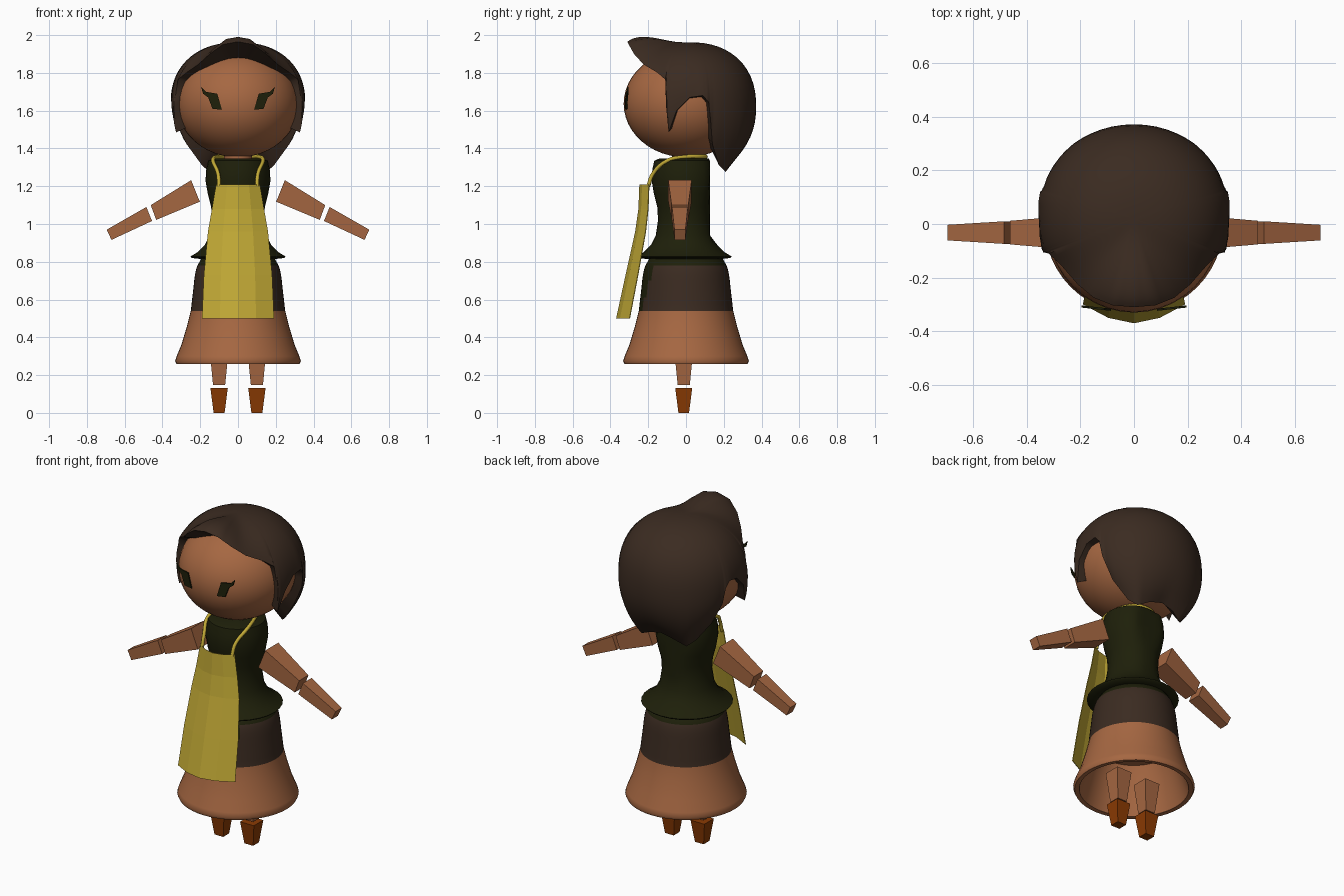
import bpy, bmesh, math
from mathutils import Vector

if "Cube" in bpy.data.objects:
    bpy.data.objects.remove(bpy.data.objects["Cube"])


def colour(name, rgb):
    m = bpy.data.materials.new(name)
    m.diffuse_color = (*rgb, 1)
    m.use_nodes = True
    m.node_tree.nodes["Principled BSDF"].inputs["Base Color"].default_value = m.diffuse_color
    return m


SKIN = colour("warm brown", (0.38, 0.136, 0.054))
BROWN = colour("dark brown", (0.043, 0.024, 0.015))
GREEN = colour("dark green", (0.013, 0.014, 0.003))
YELLOW = colour("mustard", (0.54, 0.40, 0.036))
RUST = colour("rust", (0.26, 0.043, 0.001))


def make(name, verts, faces, mats, smooth=None):
    me = bpy.data.meshes.new(name)
    me.from_pydata([tuple(v) for v in verts], [], faces)
    bm = bmesh.new()
    bm.from_mesh(me)
    bmesh.ops.remove_doubles(bm, verts=bm.verts, dist=1e-5)
    bmesh.ops.recalc_face_normals(bm, faces=bm.faces)
    bm.to_mesh(me)
    bm.free()
    ob = bpy.data.objects.new(name, me)
    bpy.context.collection.objects.link(ob)
    for m in mats:
        me.materials.append(m)
    if smooth:
        bpy.ops.object.select_all(action='DESELECT')
        ob.select_set(True)
        bpy.context.view_layer.objects.active = ob
        bpy.ops.object.shade_smooth_by_angle(angle=math.radians(smooth))
    return ob


def grid_faces(rows, cols, wrap=False):
    return [(r * cols + c, r * cols + (c + 1) % cols,
             (r + 1) * cols + (c + 1) % cols, (r + 1) * cols + c)
            for r in range(rows - 1) for c in range(cols if wrap else cols - 1)]


def lathe(name, profile, mats, n=28, cy=0, back=None, cap=False, smooth=45):
    verts = []
    for r, z in profile:
        for i in range(n):
            a = 2 * math.pi * i / n
            y = cy + r * math.sin(a)
            if back and z > 0.93:
                y = min(y, back)
            verts.append((r * math.cos(a), y, z))
    faces = grid_faces(len(profile), n, True)
    if cap:
        faces += [tuple(range(n)), tuple(range(len(verts) - n, len(verts)))]
    return make(name, verts, faces, mats, smooth)


def limb(name, a, b, cy, da, db, mat):
    """Tapered box between two edges (x0, z0, x1, z1) with half depths da, db."""
    verts = [(x, cy + s * d, z) for e, d in ((a, da), (b, db))
             for x, z, s in ((e[0], e[1], -1), (e[2], e[3], -1),
                             (e[2], e[3], 1), (e[0], e[1], 1))]
    faces = grid_faces(2, 4, True) + [(0, 1, 2, 3), (4, 5, 6, 7)]
    return make(name, verts, faces, [mat])


# Head
bpy.ops.mesh.primitive_uv_sphere_add(segments=40, ring_count=24, radius=1, location=(0, 0, 1.637))
head = bpy.context.object
head.name = "head"
head.scale = (0.324, 0.33, 0.284)
bpy.ops.object.transform_apply(location=False, rotation=False, scale=True)
bpy.ops.object.shade_smooth_by_angle(angle=math.radians(60))
head.data.materials.append(SKIN)

# Hair: columns sweep from the crown to a hand-placed hairline
HAIRLINE = [(0, -.31, 1.965), (.08, -.303, 1.95), (.15, -.275, 1.90), (.21, -.225, 1.845),
            (.275, -.15, 1.80), (.318, -.11, 1.765), (.34, -.105, 1.62), (.328, -.092, 1.485),
            (.35, -.05, 1.60), (.355, .02, 1.67), (.355, .09, 1.68), (.35, .12, 1.645),
            (.335, .13, 1.55), (.27, .14, 1.42), (.19, .175, 1.31), (.15, .21, 1.275),
            (.08, .235, 1.31), (0, .24, 1.33)]
CENTRE = Vector((0, 0.02, 1.63))


def shell_radius(d, radii, p):
    h = math.hypot(d.x / radii[0], d.y / radii[1])
    return (h ** p + abs(d.z / radii[2]) ** p) ** (-1 / p)


half = []
for a, b in zip(HAIRLINE, HAIRLINE[1:]):
    for k in range(3):
        half.append(Vector(a).lerp(Vector(b), k / 3))
half.append(Vector(HAIRLINE[-1]))
hairline = half + [Vector((-v.x, v.y, v.z)) for v in half[-2:0:-1]]
STEPS = 22
HAIR_R, HEAD_R = (.36, .35, .332), (.315, .31, .275)
up = Vector((0, 0, 1))
verts = []
for s in range(STEPS + 2):
    t = min(s / STEPS, 1)
    for e in hairline:
        d = e - CENTRE
        length = d.length
        d.normalize()
        total = up.angle(d)
        side = (d - up * d.z).normalized()
        front = max(0, min(1, (-e.y - 0.1) / 0.2))
        # rounded quiff in front, late tapering locks elsewhere
        u = t ** 1.5
        ease = front * (u * u * (3 - 2 * u)) + (1 - front) * t ** 6
        if s > STEPS:      # lip tucked up against the head
            t = 1 - 0.22 * front
        v = up * math.cos(total * t) + side * math.sin(total * t)
        if s > STEPS:
            r = min(shell_radius(v, HEAD_R, 2), length - 0.01)
            t = 1
        else:
            r = shell_radius(v, HAIR_R, 2.25)
            r += (length - shell_radius(d, HAIR_R, 2.25)) * ease
        verts.append(CENTRE + v * r)
make("hair", verts, grid_faces(STEPS + 2, len(hairline), True), [BROWN], 50)

# Eyes: thin angular plates with a raised outer lash
EYE = [(.195, 1.725), (.17, 1.70), (.11, 1.69), (.085, 1.605), (.135, 1.61), (.158, 1.67), (.185, 1.69)]
for side, label in ((1, "right"), (-1, "left")):
    verts = [(side * x, -0.333 + 0.11 * x + o, z) for o in (0, 0.008) for x, z in EYE]
    n = len(EYE)
    make("eye_" + label, verts,
         grid_faces(2, n, True) + [tuple(range(n)), tuple(range(n, 2 * n))], [GREEN])

# Neck and fitted top with flared peplum
lathe("neck", [(.075, 1.32), (.075, 1.40)], [SKIN], n=16, cap=True)
lathe("bodice", [(.20, .815), (.245, .82), (.252, .828), (.215, .85), (.175, .89), (.15, .94),
                 (.138, 1.02), (.142, 1.09), (.16, 1.16), (.172, 1.23), (.168, 1.29),
                 (.158, 1.335), (.13, 1.347)], [GREEN], cy=-0.01, back=0.127, cap=True)

# Skirt: green waistband and front panel, dark middle, warm hem, hollow below
skirt = lathe("skirt", [(.16, .83), (.195, .815), (.215, .78), (.223, .755), (.228, .73), (.232, .70),
                        (.236, .66), (.242, .61), (.246, .575), (.25, .54),
                        (.27, .46), (.30, .36), (.325, .30), (.333, .275), (.325, .258), (.30, .26),
                        (.278, .33), (.248, .44), (.21, .53)], [SKIN, BROWN, GREEN], n=48, cap=True)
for p in skirt.data.polygons:
    c = p.center
    if c.z > 0.78 or (c.z > 0.54 and c.y < -0.232 + (c.z - 0.56) * 0.3):
        p.material_index = 2
    elif c.z > 0.541:
        p.material_index = 1

# Apron: curved sheet, wider and further forward at the hem
ROWS = [(1.21, .115, -.245, -.195), (1.08, .137, -.25, -.20), (.96, .158, -.267, -.213),
        (.73, .18, -.318, -.254), (.50, .19, -.368, -.298)]
COLS = 5
verts = []
for z, w, mid, edge in ROWS:
    for i in range(COLS):
        u = 2 * i / (COLS - 1) - 1
        verts.append((u * w, mid + (edge - mid) * abs(u) ** 1.8, z))
apron = make("apron", verts, grid_faces(len(ROWS), COLS), [YELLOW])
mod = apron.modifiers.new("cloth", 'SOLIDIFY')
mod.thickness = 0.004
mod.offset = 0

# Apron strap looping behind the neck
path = [(.10, -.20, 1.20), (.105, -.175, 1.265), (.132, -.10, 1.335), (.115, -.01, 1.355), (.07, .08, 1.357)]
path += [(0, .105, 1.357)] + [(-x, y, z) for x, y, z in reversed(path)]
cu = bpy.data.curves.new("apron_strap", 'CURVE')
cu.dimensions = '3D'
cu.bevel_depth = 0.011
cu.bevel_resolution = 1
cu.resolution_u = 5
sp = cu.splines.new('BEZIER')
sp.bezier_points.add(len(path) - 1)
for bp, co in zip(sp.bezier_points, path):
    bp.co = co
    bp.handle_left_type = bp.handle_right_type = 'AUTO'
cu.materials.append(YELLOW)
bpy.context.collection.objects.link(bpy.data.objects.new("apron_strap", cu))

# Arms, legs and shoes: tapered blocks on both sides
for s, label in ((1, "right"), (-1, "left")):
    def edge(x0, z0, x1, z1):
        return (s * x0, z0, s * x1, z1)
    limb("upper_arm_" + label, edge(.248, 1.232, .202, 1.118), edge(.462, 1.10, .433, 1.022),
         -.032, .062, .044, SKIN)
    limb("forearm_" + label, edge(.485, 1.09, .455, 1.016), edge(.695, .97, .67, .916),
         -.032, .042, .029, SKIN)
    limb("leg_" + label, edge(.05, .33, .15, .33), edge(.068, .147, .132, .147),
         -.012, .05, .032, SKIN)
    limb("shoe_" + label, edge(.054, .132, .146, .132), edge(.071, 0, .129, 0),
         -.012, .045, .028, RUST)
